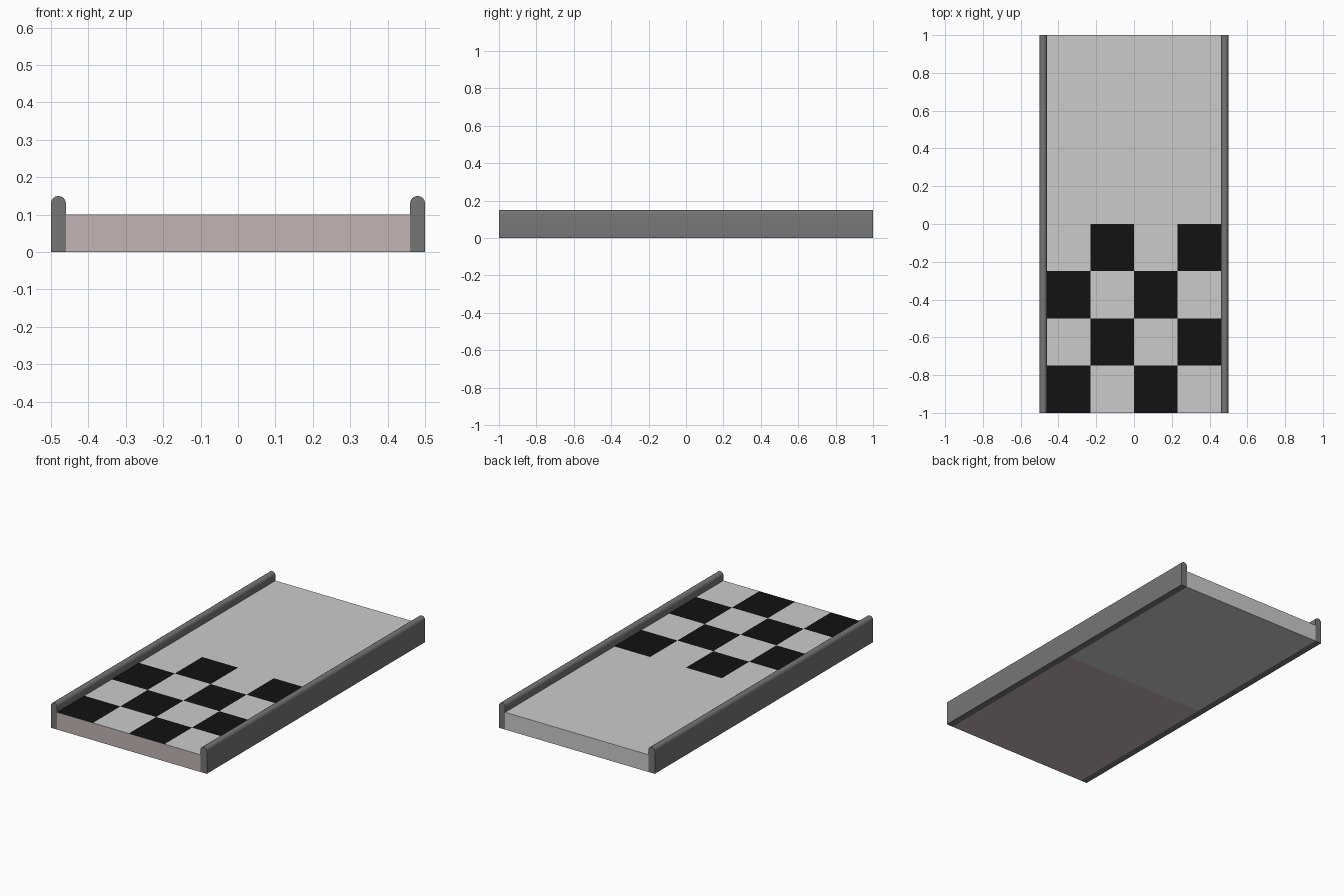
import bpy, bmesh, math

if "Cube" in bpy.data.objects:
    bpy.data.objects.remove(bpy.data.objects["Cube"])

HALF_ROAD, HALF_WIDTH, HALF_LEN = 0.46, 0.5, 1.0
ROAD_TOP, WALL_TOP = 0.10, 0.15


def material(name, rgb):
    m = bpy.data.materials.new(name)
    m.diffuse_color = (*rgb, 1.0)
    m.use_nodes = True
    m.node_tree.nodes["Principled BSDF"].inputs["Base Color"].default_value = m.diffuse_color
    return m


def finish(name, bm, *mats):
    bmesh.ops.recalc_face_normals(bm, faces=bm.faces)
    mesh = bpy.data.meshes.new(name)
    bm.to_mesh(mesh)
    bm.free()
    ob = bpy.data.objects.new(name, mesh)
    bpy.context.collection.objects.link(ob)
    for m in mats:
        mesh.materials.append(m)
    return ob


def slab(name, y0, y1, mat):
    bm = bmesh.new()
    bmesh.ops.create_cube(bm, size=1)
    bmesh.ops.scale(bm, vec=(2 * HALF_ROAD, y1 - y0, ROAD_TOP), verts=bm.verts)
    bmesh.ops.translate(bm, vec=(0, (y0 + y1) / 2, ROAD_TOP / 2), verts=bm.verts)
    return finish(name, bm, mat)


grey = material("light_grey", (0.8, 0.8, 0.8))
brown = material("warm_grey", (0.54, 0.456, 0.456))
dark = material("dark_grey", (0.18, 0.18, 0.18))
black = material("black", (0.006, 0.006, 0.006))

# Two road slabs
slab("front_road", -HALF_LEN, 0, brown)
slab("back_road", 0, HALF_LEN, grey)

# Chequered start area: 4 x 4 tiles laid on the front slab
bm = bmesh.new()
bmesh.ops.create_grid(bm, x_segments=4, y_segments=4, size=0.5)
bmesh.ops.scale(bm, vec=(2 * HALF_ROAD, HALF_LEN, 1), verts=bm.verts)
bmesh.ops.translate(bm, vec=(0, -HALF_LEN / 2, ROAD_TOP + 0.0005), verts=bm.verts)
for f in bm.faces:
    c = f.calc_center_median()
    col = math.floor((c.x + HALF_ROAD) / 0.23)
    row = math.floor((c.y + HALF_LEN) / 0.25)
    f.material_index = (col + row) % 2
    if f.normal.z < 0:
        f.normal_flip()
finish("chequered_start", bm, black, grey)

# Round-topped side wall, mirrored to the other side
r = (HALF_WIDTH - HALF_ROAD) / 2
cx, cz = HALF_ROAD + r, WALL_TOP - r
profile = [(HALF_ROAD, 0), (HALF_WIDTH, 0)]
profile += [(cx + r * math.cos(math.pi * i / 8), cz + r * math.sin(math.pi * i / 8))
            for i in range(9)]
bm = bmesh.new()
face = bm.faces.new([bm.verts.new((x, -HALF_LEN, z)) for x, z in profile])
ext = bmesh.ops.extrude_face_region(bm, geom=[face], use_keep_orig=True)
bmesh.ops.translate(bm, vec=(0, 2 * HALF_LEN, 0),
                    verts=[g for g in ext["geom"] if isinstance(g, bmesh.types.BMVert)])
walls = finish("side_walls", bm, dark)
mirror = walls.modifiers.new("mirror", 'MIRROR')
mirror.use_axis[0] = True
bpy.context.view_layer.objects.active = walls
walls.select_set(True)
bpy.ops.object.shade_smooth_by_angle(angle=math.radians(30))
